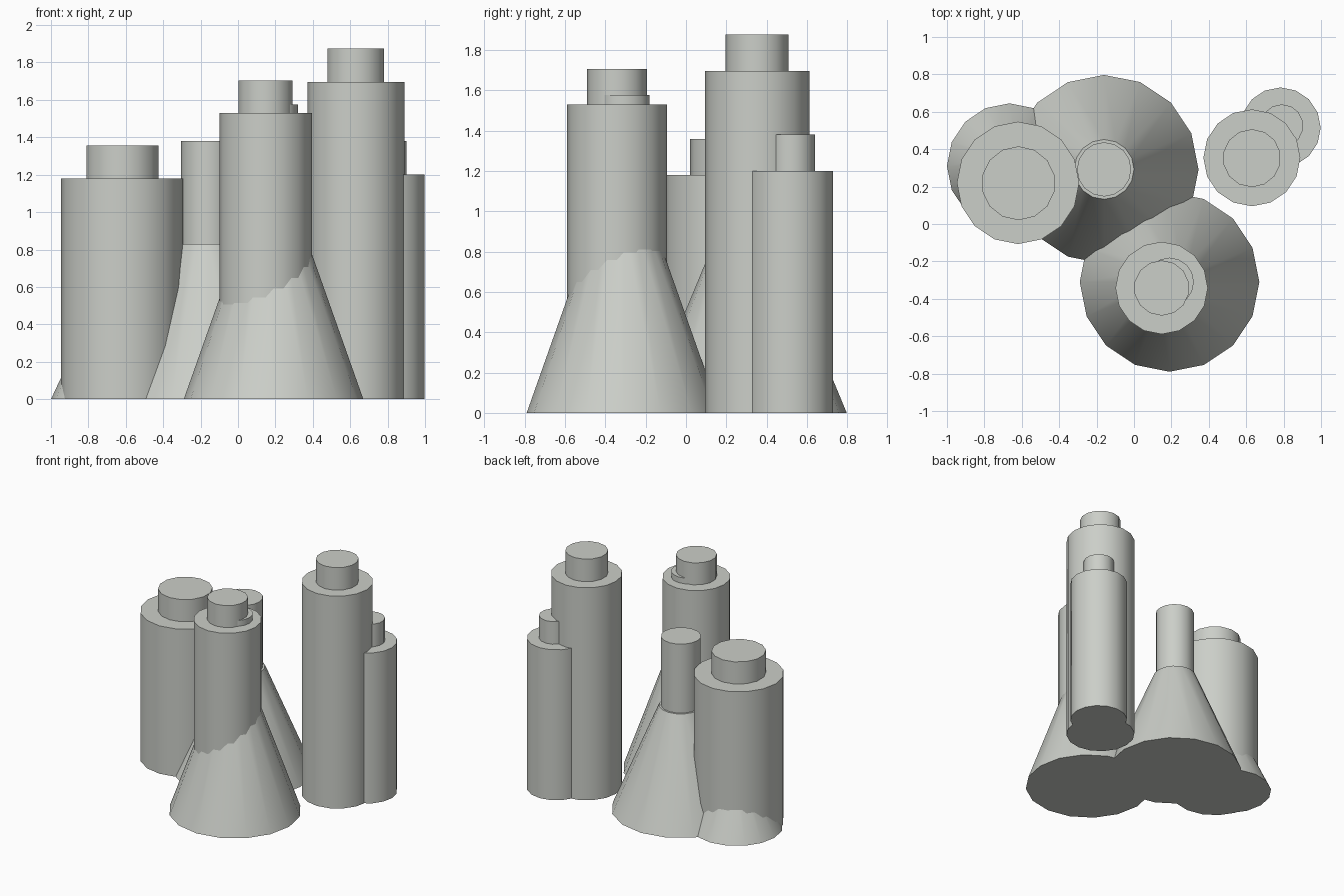
import bpy
import math

if "Cube" in bpy.data.objects:
    bpy.data.objects.remove(bpy.data.objects["Cube"])

# One plain stone colour
stone = bpy.data.materials.new("grey_stone")
stone.diffuse_color = (0.6, 0.62, 0.58, 1)
stone.use_nodes = True
stone.node_tree.nodes["Principled BSDF"].inputs["Base Color"].default_value = stone.diffuse_color


def frustum(name, x, y, z0, z1, r0, r1, sides=16):
    """Closed round section with a vertex on the y axis, smooth sides, sharp rims."""
    bpy.ops.mesh.primitive_cone_add(
        vertices=sides, radius1=r0, radius2=r1, depth=z1 - z0,
        location=(x, y, (z0 + z1) / 2))
    ob = bpy.context.object
    ob.name = name
    ob.data.materials.append(stone)
    bpy.ops.object.shade_smooth_by_angle(angle=math.radians(35))
    return ob


# Wide columns, each with a narrower cap:
# name, body (x, y, radius, top), cap (x, y, radius, top, sides)
columns = [
    ("left_column", (-0.62, 0.22, 0.327, 1.18), (-0.618, 0.218, 0.1975, 1.357, 14)),
    ("front_column", (0.148, -0.342, 0.247, 1.53), (0.148, -0.342, 0.148, 1.705, 14)),
    ("tall_column", (0.63, 0.354, 0.259, 1.695), (0.63, 0.352, 0.155, 1.875, 14)),
    ("right_column", (0.783, 0.515, 0.215, 1.2), (0.79, 0.525, 0.115, 1.38, 14)),
]
for name, (x, y, r, top), (cx, cy, cr, ctop, n) in columns:
    frustum(name, x, y, 0, top, r, r)
    frustum(name + "_cap", cx, cy, top - 0.02, ctop, cr, cr, n)

# Flared cone bases, each with a slim shaft:
# name, x, y, base radius, cone top radius, cone height, shaft radius, shaft top
bases = [
    ("front_cone", 0.19, -0.31, 0.48, 0.14, 0.96, 0.13, 1.575),
    ("back_cone", -0.16, 0.292, 0.505, 0.16, 0.83, 0.145, 1.38),
    ("left_cone", -0.665, 0.31, 0.335, 0.11, 0.48, 0.10, 1.0),
]
for name, x, y, r, rt, h, sr, top in bases:
    frustum(name, x, y, 0, h, r, rt)
    frustum(name + "_shaft", x, y, h - 0.02, top, sr, sr)
